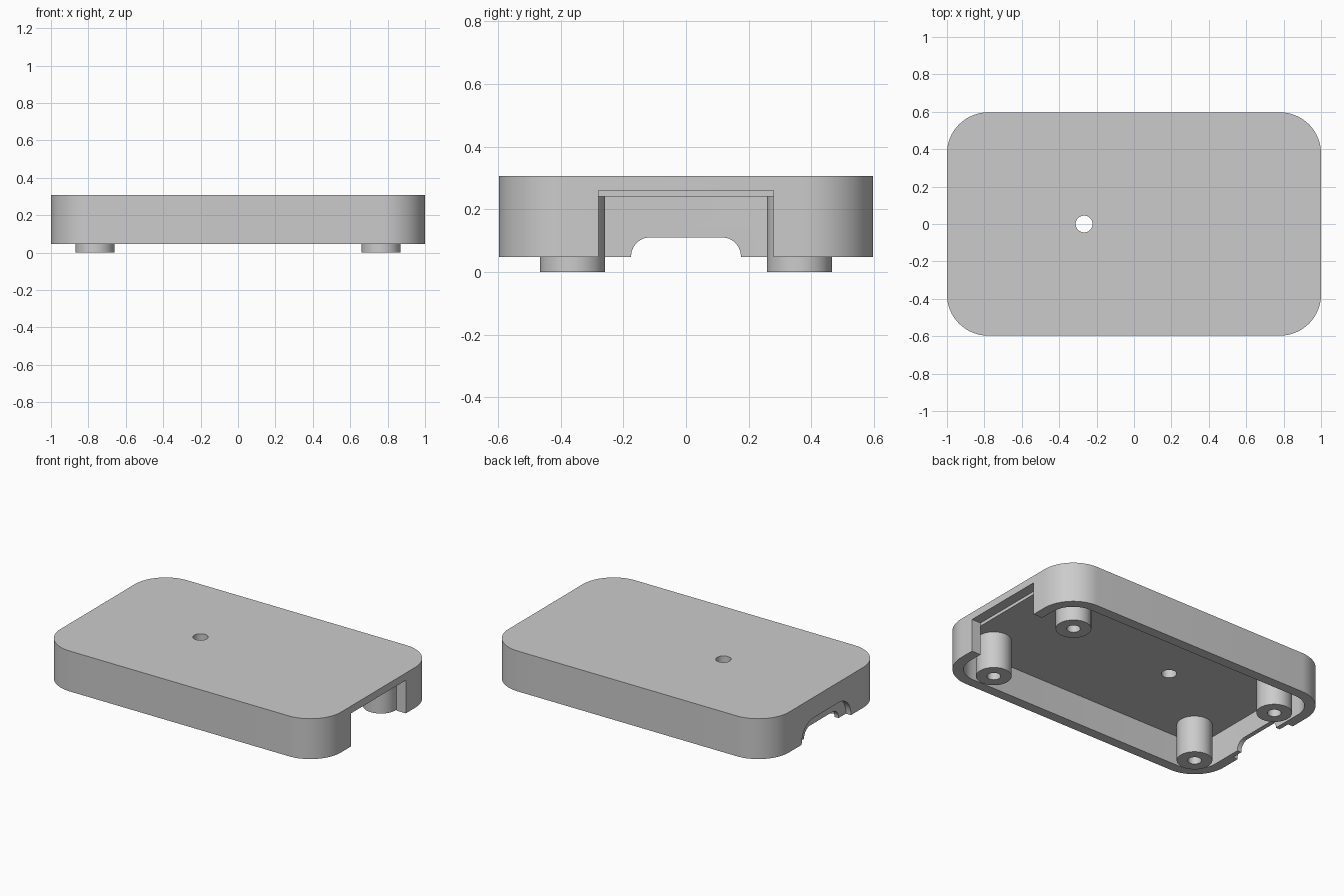
import bpy
import bmesh
from math import cos, sin, pi, radians
from mathutils import Matrix

if "Cube" in bpy.data.objects:
    bpy.data.objects.remove(bpy.data.objects["Cube"])

# Main dimensions
HX, HY = 1.0, 0.597
BOTTOM, CEILING, TOP = 0.047, 0.24, 0.307
WALL, CORNER = 0.065, 0.22

grey = bpy.data.materials.new("plain_grey")
grey.use_nodes = True
colour = (0.6, 0.6, 0.6, 1)
grey.diffuse_color = colour
grey.node_tree.nodes["Principled BSDF"].inputs["Base Color"].default_value = colour


def rounded(u, v, r, steps=16):
    """Outline of a rectangle with half sizes u, v and corner radius r."""
    pts = []
    for i, (sx, sy) in enumerate([(1, 1), (-1, 1), (-1, -1), (1, -1)]):
        for k in range(steps + 1):
            a = (i + k / steps) * pi / 2
            pts.append((sx * (u - r) + r * cos(a), sy * (v - r) + r * sin(a)))
    return pts


def circle(r, steps=48):
    return [(r * cos(2 * pi * k / steps), r * sin(2 * pi * k / steps)) for k in range(steps)]


def prism(name, outline, low, high, matrix=Matrix()):
    """Extrude an outline along z from low to high, then place it."""
    bm = bmesh.new()
    face = bm.faces.new([bm.verts.new((x, y, low)) for x, y in outline])
    up = bmesh.ops.extrude_face_region(bm, geom=[face])["geom"]
    verts = [g for g in up if isinstance(g, bmesh.types.BMVert)]
    bmesh.ops.translate(bm, verts=verts, vec=(0, 0, high - low))
    bmesh.ops.recalc_face_normals(bm, faces=bm.faces)
    bm.transform(matrix)
    mesh = bpy.data.meshes.new(name)
    bm.to_mesh(mesh)
    bm.free()
    mesh.materials.append(grey)
    obj = bpy.data.objects.new(name, mesh)
    bpy.context.collection.objects.link(obj)
    return obj


def activate(obj):
    bpy.ops.object.select_all(action="DESELECT")
    obj.select_set(True)
    bpy.context.view_layer.objects.active = obj


def cut(obj, cutter):
    activate(obj)
    mod = obj.modifiers.new("cut", "BOOLEAN")
    mod.operation, mod.solver, mod.object = "DIFFERENCE", "EXACT", cutter
    bpy.ops.object.modifier_apply(modifier=mod.name)
    bpy.data.objects.remove(cutter)


def smooth(obj):
    activate(obj)
    bpy.ops.object.shade_smooth_by_angle(angle=radians(30))


# Hollow lid, open underneath
lid = prism("lid_shell", rounded(HX, HY, CORNER), BOTTOM, TOP)
cut(lid, prism("cavity", rounded(HX - WALL, HY - WALL, CORNER - WALL), 0, CEILING))

# Round hole through the top
cut(lid, prism("top_hole", circle(0.045), 0, 1, Matrix.Translation((-0.267, 0, 0))))

# Wide rectangular opening in the +x wall, cut slightly into the ceiling
side = [(HX - WALL, -0.28), (1.1, -0.28), (1.1, 0.28), (HX - WALL, 0.28)]
cut(lid, prism("port_opening", side, 0, 0.26))

# Arched cable notch in the -x wall, with a larger recess on its outer half
# (outline x, y and extrusion z become world y, z and x)
along_x = Matrix(((0, 0, 1, 0), (1, 0, 0, 0), (0, 1, 0, 0), (0, 0, 0, 1)))
cut(lid, prism("cable_notch", rounded(0.175, 0.11, 0.06), -1.1, -0.9, along_x))
cut(lid, prism("cable_recess", rounded(0.25, 0.175, 0.12), -1.1, -HX + WALL * 0.55, along_x))
smooth(lid)

# Four screw posts with blind holes
for x_name, sx in (("left", 1), ("right", -1)):
    for y_name, sy in (("front", -1), ("back", 1)):
        place = Matrix.Translation((sx * 0.765, sy * 0.362, 0))
        post = prism(f"screw_post_{y_name}_{x_name}", circle(0.104), 0, CEILING + 0.002, place)
        cut(post, prism("screw_hole", circle(0.04), -0.1, 0.17, place))
        smooth(post)
